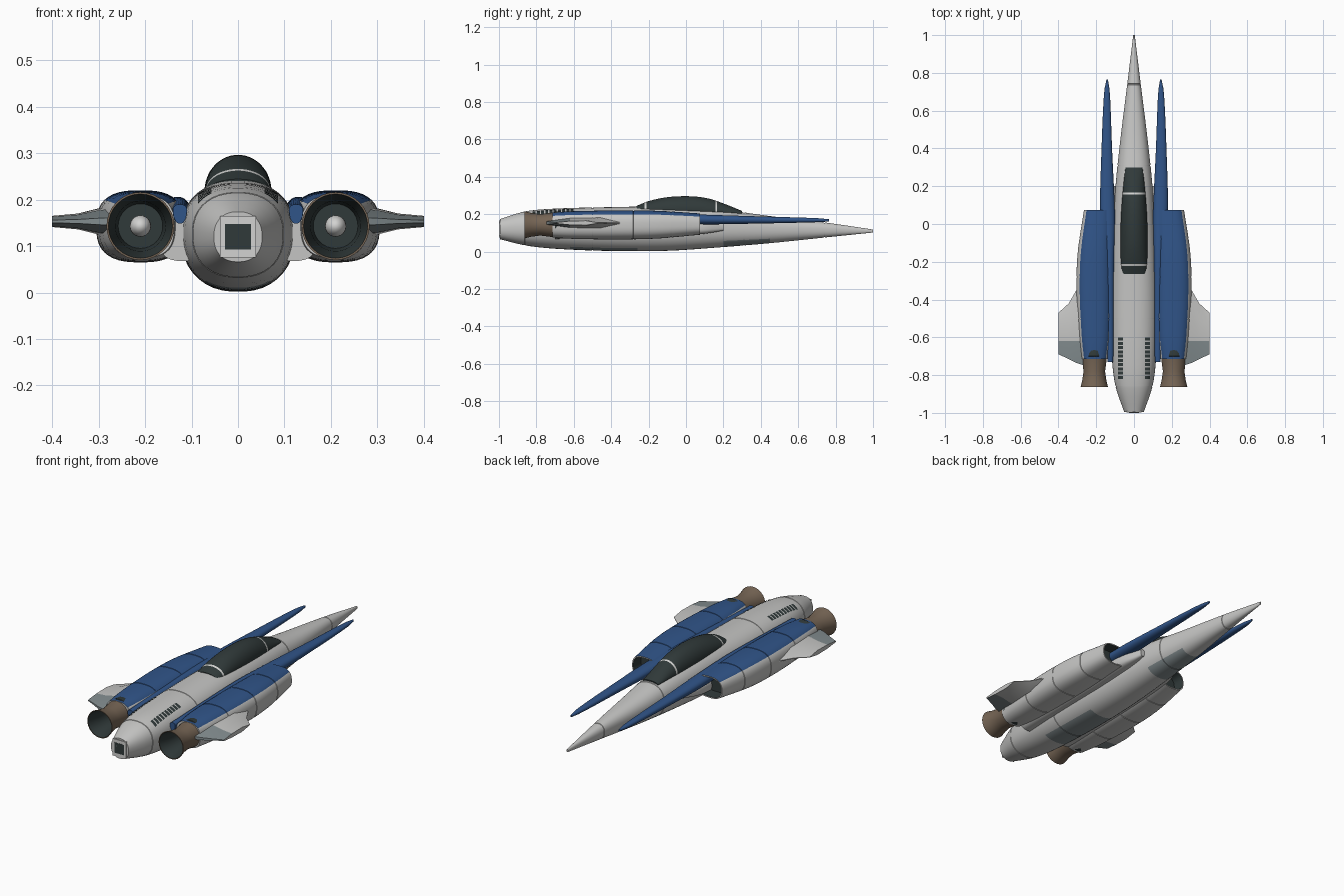
import bpy, bmesh, math
from mathutils import Vector

if "Cube" in bpy.data.objects:
    bpy.data.objects.remove(bpy.data.objects["Cube"])


def material(name, rgb):
    m = bpy.data.materials.new(name)
    m.use_nodes = True
    m.diffuse_color = (*rgb, 1)
    m.node_tree.nodes["Principled BSDF"].inputs["Base Color"].default_value = (*rgb, 1)
    return m


HULL = material("hull light grey", (0.56, 0.56, 0.55))
BLUE = material("deep blue", (0.03, 0.09, 0.25))
DARK = material("dark glass", (0.03, 0.042, 0.042))
BROWN = material("burnt metal", (0.18, 0.13, 0.09))
PANEL = material("panel grey", (0.23, 0.27, 0.28))
PALE = material("pale grey", (0.65, 0.65, 0.64))


def finish(bm, name, mats, angle=35):
    bmesh.ops.recalc_face_normals(bm, faces=bm.faces)
    me = bpy.data.meshes.new(name)
    bm.to_mesh(me)
    bm.free()
    ob = bpy.data.objects.new(name, me)
    bpy.context.collection.objects.link(ob)
    for m in mats:
        me.materials.append(m)
    bpy.ops.object.select_all(action='DESELECT')
    ob.select_set(True)
    bpy.context.view_layer.objects.active = ob
    bpy.ops.object.shade_smooth_by_angle(angle=math.radians(angle))
    return ob


def section_at(secs, y):
    """Smoothly interpolate the section values (y, x, z, half width, up, down)."""
    i = max(k for k in range(len(secs) - 1) if k == 0 or secs[k][0] <= y)
    a, b = secs[i], secs[i + 1]
    p, q = secs[max(i - 1, 0)], secs[min(i + 2, len(secs) - 1)]
    h = b[0] - a[0]
    t = (y - a[0]) / h
    out = []
    for k in range(1, len(a)):
        ta = (b[k] - p[k]) / (b[0] - p[0]) * h
        tb = (q[k] - a[k]) / (q[0] - a[0]) * h
        out.append(a[k] * (2*t**3 - 3*t*t + 1) + ta * (t**3 - 2*t*t + t)
                   + b[k] * (3*t*t - 2*t**3) + tb * (t**3 - t*t))
    return out


def loft(name, secs, mats, power=2.3, seams=(), cuts=(), rule=None, steps=30, sides=40,
         side=1, front=None):
    """Skin superellipse rings along y; seams become shallow grooves, cuts become extra rings."""
    lo, hi = secs[0][0], secs[-1][0]
    rings = {lo + (hi - lo) * i / steps: 0 for i in range(steps + 1)}
    rings.update({c: 0 for c in cuts})
    for s in seams:
        rings = {y: d for y, d in rings.items() if abs(y - s) > 0.008}
        rings.update({s - 0.003: 0, s - 0.002: 0.002, s + 0.002: 0.002, s + 0.003: 0})
    bm = bmesh.new()
    loops = []
    for y in sorted(rings):
        x, z, w, up, dn = section_at(secs, y)
        ring = []
        for k in range(sides):
            a = 2 * math.pi * (k + 0.5) / sides
            c, s = math.cos(a), math.sin(a)
            px = math.copysign(abs(c) ** (2 / power), c) * max(w - rings[y], 0.002)
            pz = math.copysign(abs(s) ** (2 / power), s) * max((up if s > 0 else dn) - rings[y], 0.002)
            ring.append(bm.verts.new((side * (x + px), y, z + pz)))
        loops.append((y, ring))
    for (ya, ra), (yb, rb) in zip(loops, loops[1:]):
        for k in range(sides):
            n = (k + 1) % sides
            f = bm.faces.new((ra[k], ra[n], rb[n], rb[k]))
            if rule:
                f.material_index = rule((ya + yb) / 2, 360 * (k + 1) / sides)
    bm.faces.new(loops[0][1])
    cap = bm.faces.new(loops[-1][1])
    if front is not None:   # recessed front opening
        bmesh.ops.recalc_face_normals(bm, faces=bm.faces)
        bmesh.ops.inset_region(bm, faces=[cap], thickness=0.006)
        bmesh.ops.inset_region(bm, faces=[cap], thickness=0.004, depth=-0.06)
        cap.material_index = front
        for e in cap.edges:
            for f in e.link_faces:
                f.material_index = front
    return finish(bm, name, mats)


def lathe(name, x, z, profile, mats, rule, sides=32):
    bm = bmesh.new()
    rings = []
    for y, r in profile:
        rings.append([bm.verts.new((x + r * math.cos(2 * math.pi * k / sides), y,
                                    z + r * math.sin(2 * math.pi * k / sides))) for k in range(sides)])
    for i, (a, b) in enumerate(zip(rings, rings[1:])):
        for k in range(sides):
            n = (k + 1) % sides
            bm.faces.new((a[k], a[n], b[n], b[k])).material_index = rule(i)
    bm.faces.new(rings[-1]).material_index = rule(len(rings) - 1)
    bm.faces.new(rings[0])
    return finish(bm, name, mats)


def box(name, centre, size, mat):
    bm = bmesh.new()
    bmesh.ops.create_cube(bm, size=1)
    for v in bm.verts:
        v.co = Vector(centre) + Vector(a * b for a, b in zip(v.co, size))
    return finish(bm, name, [mat])


# Fuselage with belly panels
BODY = [(-0.995, 0, 0.12, 0.052, 0.054, 0.054), (-0.86, 0, 0.125, 0.098, 0.09, 0.092),
        (-0.7, 0, 0.13, 0.118, 0.1, 0.115), (-0.4, 0, 0.13, 0.124, 0.108, 0.127),
        (-0.1, 0, 0.13, 0.116, 0.111, 0.126), (0.2, 0, 0.13, 0.098, 0.093, 0.106),
        (0.45, 0, 0.122, 0.072, 0.068, 0.077), (0.74, 0, 0.117, 0.036, 0.039, 0.042),
        (1.0, 0, 0.11, 0.004, 0.008, 0.008)]


def belly(y, a):
    rear = -0.62 < y < -0.26 and 235 < a < 305
    fore = 0.2 < y < 0.45 and 220 < a < 320
    return int(rear or fore)


loft("fuselage", BODY, [HULL, PANEL], seams=(-0.86, -0.5, 0.31, 0.74),
     cuts=(-0.62, -0.26, 0.2, 0.45), rule=belly, steps=48)

# Tail plate and exhaust grille
box("tail_plate", (0, -0.995, 0.12), (0.078, 0.008, 0.09), PALE)
box("tail_grille", (0, -0.997, 0.12), (0.055, 0.006, 0.055), DARK)
for i in range(3):
    box("grille_bar", (0.016 * (i - 1), -0.998, 0.12), (0.006, 0.004, 0.036), PANEL)

# Canopy with two light frames
CANOPY = [(-0.265, 0, 0.22, 0.064, 0.024, 0.02), (-0.2, 0, 0.22, 0.07, 0.05, 0.02),
          (-0.1, 0, 0.22, 0.072, 0.071, 0.02), (0.02, 0, 0.22, 0.07, 0.076, 0.02),
          (0.12, 0, 0.215, 0.064, 0.069, 0.02), (0.22, 0, 0.21, 0.055, 0.04, 0.02),
          (0.3, 0, 0.205, 0.045, 0.012, 0.02)]
FRAMES = ((-0.222, -0.212), (0.157, 0.167))
loft("canopy", CANOPY, [DARK, PALE], power=2.0, cuts=sum(FRAMES, ()),
     rule=lambda y, a: int(any(p < y < q for p, q in FRAMES)))

# Louvre slats lying on the rear deck
for s in (-1, 1):
    bm = bmesh.new()
    for i in range(10):
        y0 = -0.82 + i * 0.0225
        rows = []
        for y in (y0, y0 + 0.016):
            _, z, w, up, _ = section_at(BODY, y)
            rows.append([bm.verts.new((s * x, y, z + up * (1 - (x / w) ** 2.3) ** (1 / 2.3) + 0.003))
                         for x in (0.057, 0.066, 0.076, 0.086)])
        for k in range(3):
            bm.faces.new((rows[0][k], rows[0][k + 1], rows[1][k + 1], rows[1][k]))
    bmesh.ops.solidify(bm, geom=bm.faces[:], thickness=0.003)
    finish(bm, "deck_louvres", [DARK])

NACELLE = [(-0.715, 0.207, 0.143, 0.07, 0.066, 0.068), (-0.6, 0.207, 0.143, 0.085, 0.073, 0.075),
           (-0.35, 0.21, 0.143, 0.095, 0.077, 0.078), (-0.15, 0.207, 0.143, 0.091, 0.075, 0.073),
           (0.075, 0.19, 0.143, 0.075, 0.061, 0.053)]
SPIKE = [(-0.73, 0.125, 0.178, 0.015, 0.012, 0.03), (-0.2, 0.13, 0.18, 0.025, 0.026, 0.03),
         (0.05, 0.14, 0.173, 0.039, 0.026, 0.028), (0.4, 0.144, 0.17, 0.028, 0.018, 0.02),
         (0.7, 0.143, 0.168, 0.015, 0.011, 0.011), (0.765, 0.142, 0.167, 0.004, 0.006, 0.006)]
FAIRING = [(-0.7, 0.12, 0.12, 0.05, 0.04, 0.052), (-0.2, 0.12, 0.12, 0.045, 0.04, 0.045),
           (0.08, 0.12, 0.125, 0.038, 0.035, 0.032), (0.2, 0.11, 0.13, 0.012, 0.02, 0.018)]
NOZZLE = [(-0.64, 0.06), (-0.672, 0.071), (-0.7, 0.071), (-0.702, 0.067), (-0.78, 0.057),
          (-0.83, 0.064), (-0.864, 0.073), (-0.864, 0.069), (-0.8, 0.054), (-0.72, 0.048)]
# Wing stations: x, leading y, trailing y, half thickness
WING = [(0.26, -0.28, -0.75, 0.034), (0.305, -0.35, -0.735, 0.027),
        (0.345, -0.42, -0.715, 0.017), (0.4, -0.47, -0.69, 0.012)]

for s, label in ((1, "left"), (-1, "right")):
    # Engine housing, nose spike and lower fairing
    loft(label + "_nacelle", NACELLE, [HULL, BLUE, DARK], power=2.7, seams=(-0.5, -0.28, -0.08),
         rule=lambda y, a: int(37 < a < 143), side=s, front=2)
    loft(label + "_spike", SPIKE, [BLUE], power=2.2, sides=24, side=s)
    loft(label + "_fairing", FAIRING, [HULL], power=2.8, sides=24, side=s)

    # Exhaust nozzle with dark collar and lining
    lathe(label + "_nozzle", s * 0.21, 0.143, NOZZLE, [BROWN, DARK],
          lambda i: int(i < 3 or i > 6))
    bm = bmesh.new()
    bmesh.ops.create_uvsphere(bm, u_segments=20, v_segments=12, radius=0.023)
    for v in bm.verts:
        v.co = (s * 0.21 + v.co.x, v.co.y * 1.6 - 0.735, 0.143 + v.co.z)
    finish(bm, label + "_exhaust_cone", [PALE])

    # Stub wing with a grey rear flap
    bm = bmesh.new()
    rings = []
    for x, le, te, t in WING:
        hinge = max(te + 0.02, -0.62)
        mid = le + (te - le) * 0.3
        pts = [(le, 0.1), (mid, 1), (hinge, 0.85), (te, 0.25)]
        outline = [(y, k * t) for y, k in pts] + [(y, -k * t) for y, k in reversed(pts)]
        rings.append([bm.verts.new((s * x, y, 0.153 + z)) for y, z in outline])
    for a, b in zip(rings, rings[1:]):
        for k in range(8):
            n = (k + 1) % 8
            bm.faces.new((a[k], a[n], b[n], b[k])).material_index = int(2 <= k <= 4)
    bm.faces.new(rings[0])
    bm.faces.new(rings[-1]).material_index = 0
    finish(bm, label + "_wing", [HULL, PANEL], 25)
